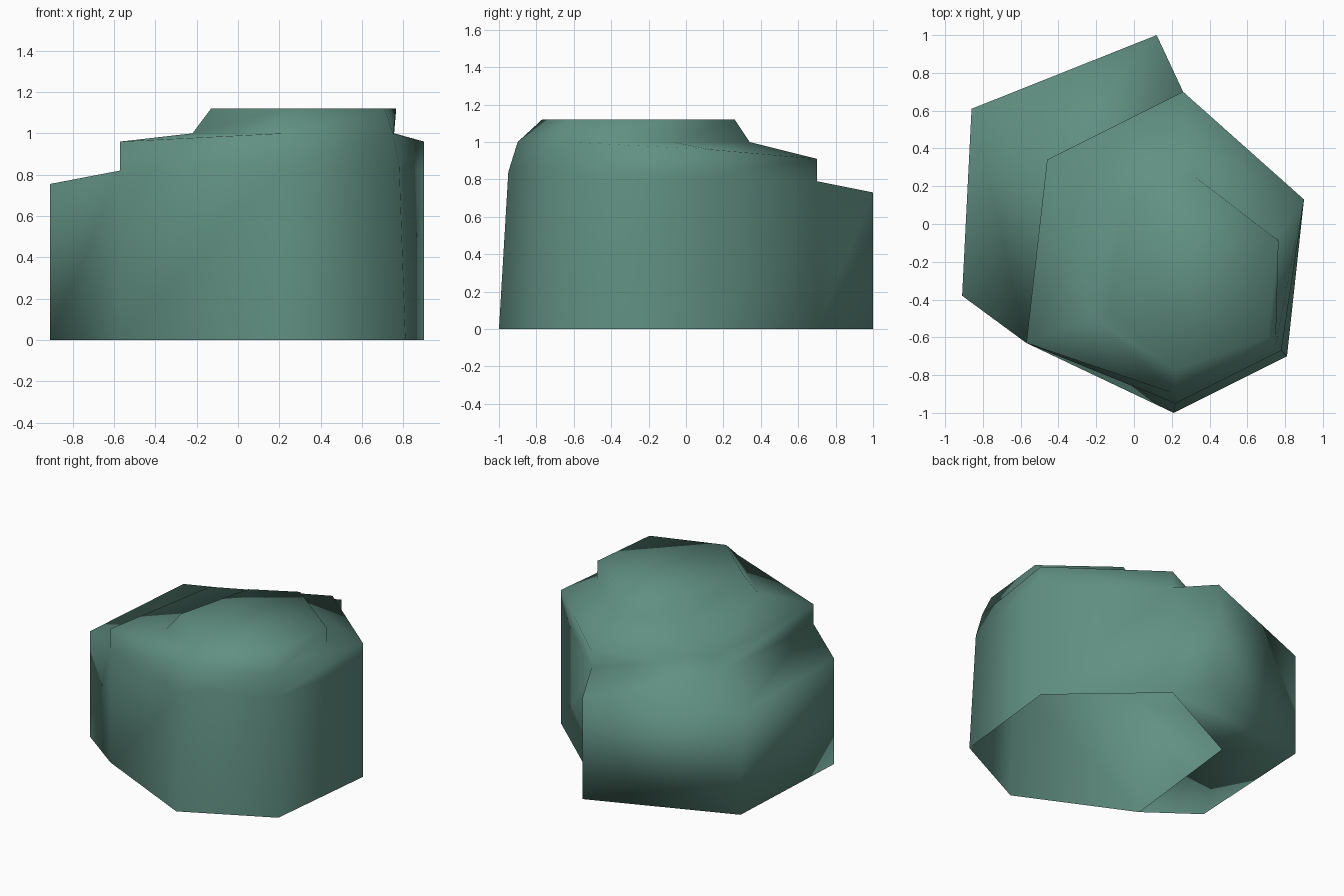
import bpy
import bmesh

default_cube = bpy.data.objects.get("Cube")
if default_cube:
    bpy.data.objects.remove(default_cube, do_unlink=True)

# One flat colour for the whole stone
stone = bpy.data.materials.new("grey_green_stone")
stone.use_nodes = True
colour = (0.12, 0.28, 0.225, 1.0)
stone.diffuse_color = colour
stone.node_tree.nodes["Principled BSDF"].inputs["Base Color"].default_value = colour

bm = bmesh.new()


def ring(outline, heights):
    """Add one vertex per outline point, lifted to its height."""
    return [bm.verts.new((x, y, z)) for (x, y), z in zip(outline, heights)]


def bridge(lower, upper, sides):
    """Join two rings with a face on each listed side, skipping shared corners."""
    for i in sides:
        j = (i + 1) % len(lower)
        corners = [lower[i], lower[j], upper[j], upper[i]]
        unique = list(dict.fromkeys(corners))
        if len(unique) > 2:
            bm.faces.new(unique)


# Corner order: front left-hand, front tip, front right-hand, then around the back
FRONT_A, TIP, FRONT_B, SIDE, BACK, INNER = range(6)
all_sides = range(6)
ledge_sides = (BACK, INNER)
body_sides = [s for s in all_sides if s not in ledge_sides]

# Body outlines: upright walls except the two front corners, which lean inward
base_outline = [(-0.57, -0.63), (0.21, -1.0), (0.81, -0.70),
                (0.90, 0.13), (0.26, 0.70), (-0.46, 0.34)]
waist_outline = list(base_outline)
waist_outline[TIP] = (0.22, -0.95)
waist_outline[FRONT_B] = (0.78, -0.67)

base = ring(base_outline, [0] * 6)
waist = ring(waist_outline, [0.82, 0.84, 0.84, 0.82, 0.79, 0.79])

# Raised cap
neck_outline = [(-0.22, -0.50), (0.22, -0.90), (0.75, -0.64),
                (0.755, -0.07), (0.29, 0.34), (-0.06, 0.14)]
cap_outline = [(-0.13, -0.46), (0.22, -0.77), (0.71, -0.60),
               (0.765, -0.09), (0.31, 0.26), (0.01, 0.10)]
neck = ring(neck_outline, [1.0] * 6)
cap = ring(cap_outline, [1.12] * 6)

# Shoulder rim joins the neck directly at the two front corners
rim = []
rim_heights = {FRONT_A: 0.96, SIDE: 0.96, BACK: 0.91, INNER: 0.92}
for corner in all_sides:
    if corner in rim_heights:
        x, y = base_outline[corner]
        rim.append(bm.verts.new((x, y, rim_heights[corner])))
    else:
        rim.append(neck[corner])

bridge(base, waist, body_sides)
bridge(waist, rim, all_sides)
bridge(rim, neck, all_sides)
bridge(neck, cap, all_sides)
bm.faces.new(cap)

# Low ledge pushed out of the two rear walls
ledge_outline = [(0.12, 1.0), (-0.86, 0.61), (-0.91, -0.38)]
ledge_base = ring(ledge_outline, [0] * 3)
ledge_top = ring(ledge_outline, [0.73, 0.73, 0.755])
root = (BACK, INNER, FRONT_A)
root_base = [base[i] for i in root]
root_top = [waist[i] for i in root]

bridge(ledge_base, ledge_top, range(2))
bridge(ledge_top, root_top, range(2))
bridge(root_base, ledge_base, range(2))
bm.faces.new((root_base[0], ledge_base[0], ledge_top[0], root_top[0]))
bm.faces.new((ledge_base[2], root_base[2], root_top[2], ledge_top[2]))

# Soft shading over the whole stone, open underneath the body
bmesh.ops.recalc_face_normals(bm, faces=bm.faces)
top_face = max(bm.faces, key=lambda f: f.calc_center_median().z)
top_face.normal_update()
if top_face.normal.z < 0:
    bmesh.ops.reverse_faces(bm, faces=bm.faces)
for face in bm.faces:
    face.smooth = True

mesh = bpy.data.meshes.new("boulder")
bm.to_mesh(mesh)
bm.free()
mesh.materials.append(stone)
boulder = bpy.data.objects.new("boulder", mesh)
bpy.context.collection.objects.link(boulder)
